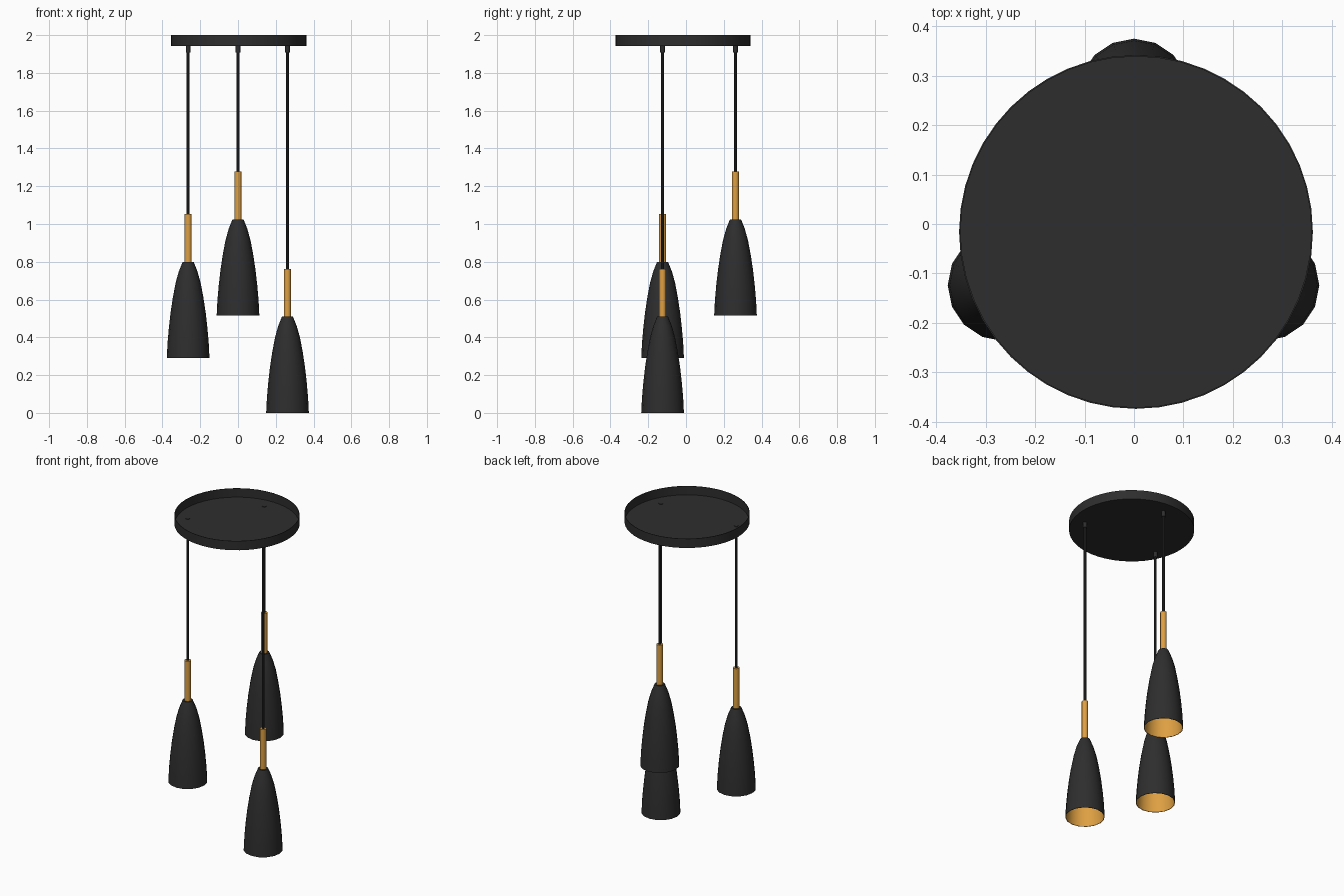
import bpy, bmesh, math

cube = bpy.data.objects.get("Cube")
if cube:
    bpy.data.objects.remove(cube, do_unlink=True)


def material(name, rgb):
    m = bpy.data.materials.new(name)
    m.use_nodes = True
    m.diffuse_color = (*rgb, 1)
    bsdf = m.node_tree.nodes["Principled BSDF"]
    bsdf.inputs["Base Color"].default_value = (*rgb, 1)
    bsdf.inputs["Roughness"].default_value = 0.6
    return m


BLACK = material("matte black", (0.027, 0.027, 0.027))
BRASS = material("warm brass", (0.73, 0.35, 0.055))


def lathe(name, profile, location, sides, mats, inner_from=None):
    """Spin a closed (radius, z) outline; bands from inner_from on use the second material."""
    bm = bmesh.new()
    rings = []
    for r, z in profile:
        if r == 0:
            rings.append([bm.verts.new((0, 0, z))] * sides)
        else:
            angles = [math.tau * i / sides for i in range(sides)]
            rings.append([bm.verts.new((r * math.cos(a), r * math.sin(a), z)) for a in angles])
    for band, (a, b) in enumerate(zip(rings, rings[1:])):
        for i in range(sides):
            j = (i + 1) % sides
            corners = list(dict.fromkeys((a[i], a[j], b[j], b[i])))
            if len(corners) < 3:  # both points lie on the axis
                continue
            face = bm.faces.new(corners)
            if inner_from is not None and band >= inner_from:
                face.material_index = 1
    bmesh.ops.remove_doubles(bm, verts=bm.verts, dist=0.00001)
    bmesh.ops.recalc_face_normals(bm, faces=bm.faces)
    mesh = bpy.data.meshes.new(name)
    bm.to_mesh(mesh)
    bm.free()
    for m in mats:
        mesh.materials.append(m)
    obj = bpy.data.objects.new(name, mesh)
    obj.location = location
    bpy.context.collection.objects.link(obj)
    bpy.ops.object.select_all(action="DESELECT")
    obj.select_set(True)
    bpy.context.view_layer.objects.active = obj
    bpy.ops.object.shade_smooth_by_angle(angle=math.radians(35))


def rod(name, radius, bottom, top, x, y, sides, mat):
    outline = [(0, bottom), (radius, bottom), (radius, top), (0, top)]
    lathe(name, outline, (x, y, 0), sides, [mat])


# Ceiling canopy: a shallow dish, open at the top
R, FLOOR, TOP, WALL = 0.358, 1.942, 2.0, 0.003
lathe("ceiling_canopy",
      [(0, FLOOR), (R, FLOOR), (R, TOP), (R - WALL, TOP),
       (R - WALL, FLOOR + WALL), (0, FLOOR + WALL)],
      (0.004, -0.016, 0), 48, [BLACK])

# Bell outline of a shade, from the open rim up to the neck and back down inside
OUTER = [(0.113, 0), (0.109, 0.08), (0.102, 0.16), (0.093, 0.24), (0.081, 0.32),
         (0.066, 0.40), (0.049, 0.46), (0.029, 0.51)]
SKIN = 0.003
INNER = [(r - SKIN, max(z - SKIN, 0)) for r, z in OUTER]
SHADE = OUTER + [(0, 0.51), (0, 0.51 - SKIN)] + INNER[::-1] + [OUTER[0]]

# Three pendants hanging at different heights
for side, x, y, base in (("right", -0.264, -0.124, 0.29),
                         ("back", 0.0, 0.262, 0.515),
                         ("left", 0.262, -0.124, 0.0)):
    neck = base + 0.51
    lathe(side + "_shade", SHADE, (x, y, base), 16, [BLACK, BRASS],
          inner_from=len(OUTER) + 1)
    rod(side + "_brass_stem", 0.0185, neck - 0.002, neck + 0.252, x, y, 16, BRASS)
    rod(side + "_cord", 0.0075, neck + 0.25, FLOOR, x, y, 8, BLACK)
    rod(side + "_cord_grip", 0.0125, 1.907, FLOOR + 0.006, x, y, 12, BLACK)
